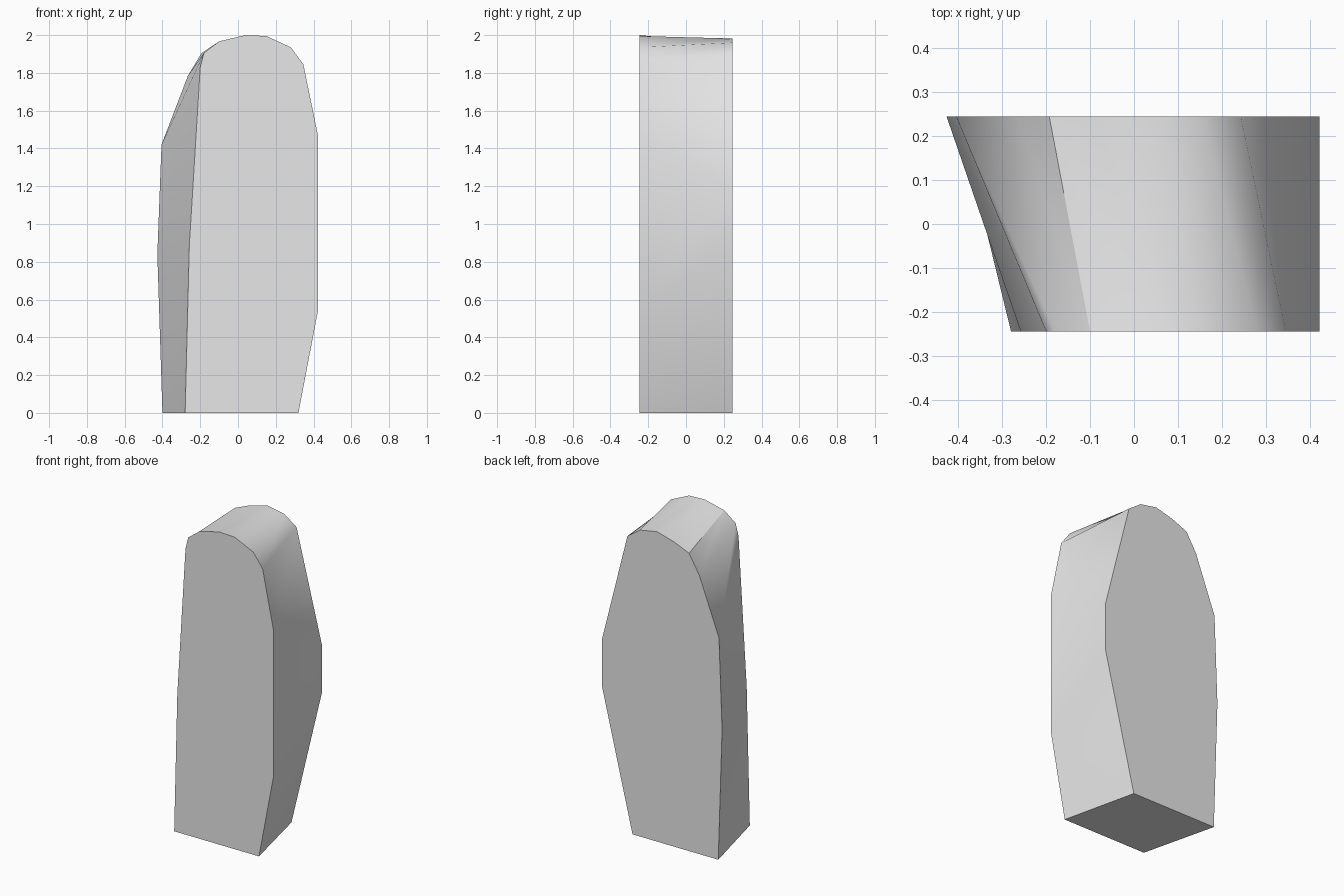
import bpy, bmesh, math

cube = bpy.data.objects.get("Cube")
if cube:
    bpy.data.objects.remove(cube, do_unlink=True)

HALF_DEPTH = 0.245

# Matching (x, z) outlines, from the lower -x corner over the crown to the lower +x corner
front_outline = [(-.28, 0), (-.258, .88), (-.2, 1.83), (-.18, 1.906), (-.1, 1.967),
                 (.04, 2), (.15, 1.995), (.28, 1.935), (.346, 1.845),
                 (.423, 1.47), (.423, .54), (.32, 0)]
back_outline = [(-.4, 0), (-.427, .84), (-.405, 1.42), (-.265, 1.785), (-.193, 1.905),
                (-.085, 1.95), (.035, 1.982), (.155, 1.96), (.243, 1.898),
                (.423, 1.19), (.423, .89), (.207, 0)]

stone = bpy.data.materials.new("light grey stone")
stone.use_nodes = True
grey = (0.8, 0.8, 0.8, 1)
stone.diffuse_color = grey
stone.node_tree.nodes["Principled BSDF"].inputs["Base Color"].default_value = grey

# Loft the two outlines into one solid block
bm = bmesh.new()
front = [bm.verts.new((x, -HALF_DEPTH, z)) for x, z in front_outline]
back = [bm.verts.new((x, HALF_DEPTH, z)) for x, z in back_outline]
bm.faces.new(front)
bm.faces.new(back[::-1])
last = len(front) - 1
for i in range(last):
    bm.faces.new((front[i], back[i], front[i + 1]))
    bm.faces.new((front[i + 1], back[i], back[i + 1]))
bm.faces.new((front[last], back[last], back[0], front[0]))
bmesh.ops.recalc_face_normals(bm, faces=bm.faces)

mesh = bpy.data.meshes.new("stone_block")
bm.to_mesh(mesh)
bm.free()
mesh.materials.append(stone)
block = bpy.data.objects.new("stone_block", mesh)
bpy.context.collection.objects.link(block)

# Smooth the wrapped side, keep the front, back and base edges crisp
bpy.context.view_layer.objects.active = block
block.select_set(True)
bpy.ops.object.shade_smooth_by_angle(angle=math.radians(45))
